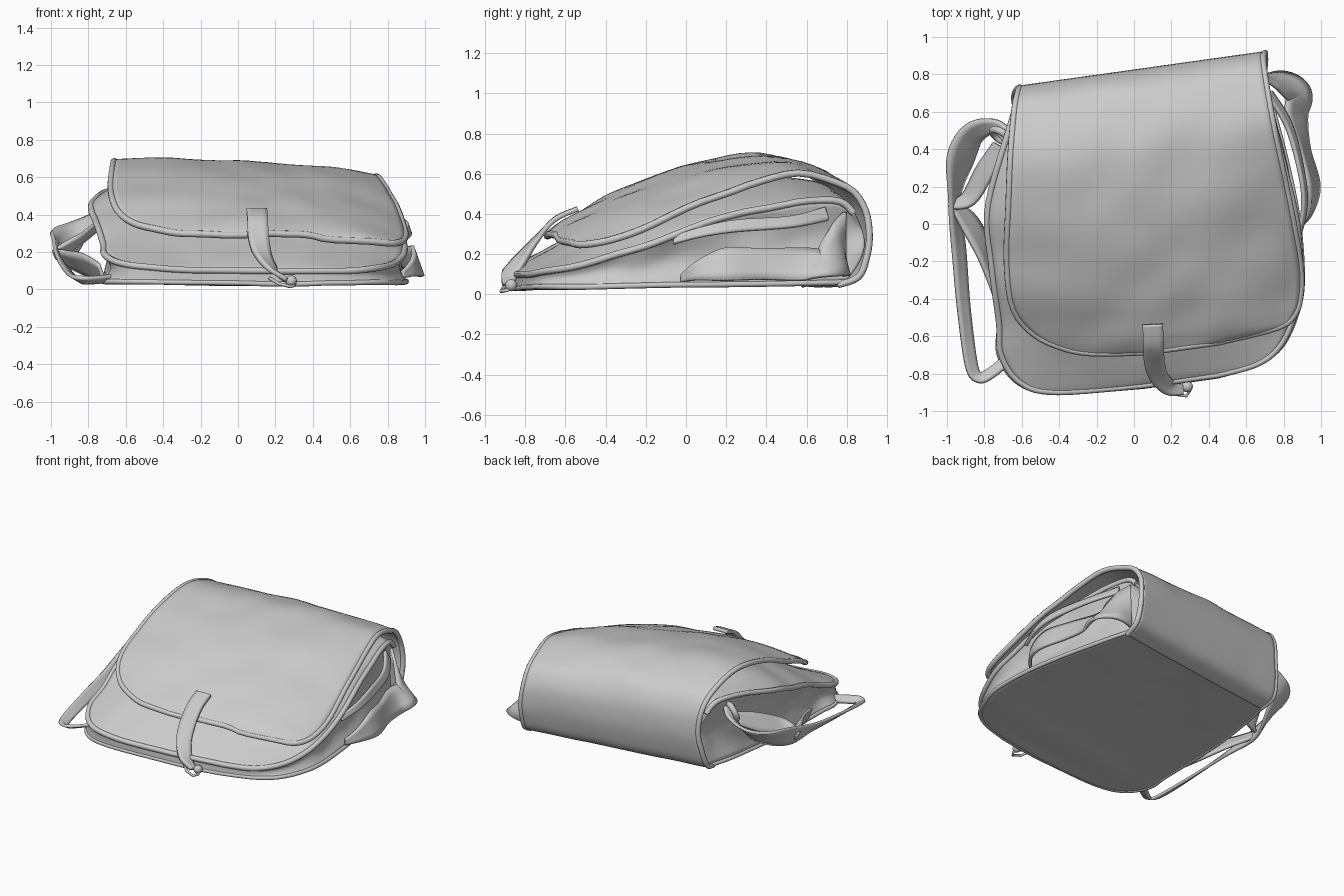
import bpy, bmesh, math
from mathutils import Vector, noise

if "Cube" in bpy.data.objects:
    bpy.data.objects.remove(bpy.data.objects["Cube"])


def spline(pts, t):
    """Catmull-Rom through tuples, t in 0..1"""
    n = len(pts) - 1
    f = min(max(t, 0), 1) * n
    i = min(int(f), n - 1)
    f -= i
    q = [pts[min(max(i + k, 0), n)] for k in (-1, 0, 1, 2)]
    return [0.5 * (2 * b + (c - a) * f + (2 * a - 5 * b + 4 * c - d) * f * f
                   + (3 * b - a - 3 * c + d) * f ** 3) for a, b, c, d in zip(*q)]


def grid_object(name, rows, thick):
    bm = bmesh.new()
    vs = [[bm.verts.new(p) for p in row] for row in rows]
    for a, b in zip(vs, vs[1:]):
        for j in range(len(a) - 1):
            bm.faces.new((a[j], a[j + 1], b[j + 1], b[j]))
    bmesh.ops.recalc_face_normals(bm, faces=bm.faces)
    me = bpy.data.meshes.new(name)
    bm.to_mesh(me)
    bm.free()
    ob = bpy.data.objects.new(name, me)
    bpy.context.collection.objects.link(ob)
    for p in me.polygons:
        p.use_smooth = True
    mod = ob.modifiers.new("thickness", "SOLIDIFY")
    mod.thickness = thick
    mod.offset = 0
    return ob


def panel_point(stations, left_drop, t, s):
    """Sagging cloth sheet: station = y, centre z, edge z, left x, right x"""
    y, zc, ze, xl, xr = spline(stations, t)
    x = xl + (xr - xl) * (s + 1) / 2
    drop = abs(s) ** 2.5 * (left_drop if s < 0 else 1)
    z = zc + (ze - zc) * drop
    z -= 0.08 * x * z
    p = Vector((x, y + 0.14 * x, z))
    p.z += 0.016 * min(1, z * 4) * noise.noise(p * 4)
    return p


def edge_loop(fn, n=50, m=14):
    return ([fn(i / n, -1) for i in range(n)]
            + [fn(1, -1 + 2 * j / m) for j in range(m)]
            + [fn(1 - i / n, 1) for i in range(n + 1)])


def tube(name, pts, r, cyclic=False):
    cu = bpy.data.curves.new(name, "CURVE")
    cu.dimensions = "3D"
    cu.bevel_depth = r
    cu.bevel_resolution = 2
    cu.use_fill_caps = True
    sp = cu.splines.new("POLY")
    sp.points.add(len(pts) - 1)
    for q, p in zip(sp.points, pts):
        q.co = (*p, 1)
    sp.use_cyclic_u = cyclic
    sp.use_smooth = True
    ob = bpy.data.objects.new(name, cu)
    bpy.context.collection.objects.link(ob)


def ribbon(name, pts, n=48, thick=0.02):
    """Strap along points (x, y, z, width, roll in degrees; 90 = on edge)"""
    rows = []
    for i in range(n + 1):
        t = i / n
        x, y, z, w, a = spline(pts, t)
        d = Vector(spline(pts, t + 0.01)[:3]) - Vector(spline(pts, t - 0.01)[:3])
        flat = Vector((d.y, -d.x, 0)).normalized()
        a = math.radians(a)
        side = flat * math.cos(a) + Vector((0, 0, math.sin(a)))
        rows.append([Vector((x, y, z)) + side * w * k / 4 for k in (-2, -1, 0, 1, 2)])
    return grid_object(name, rows, thick)


def sheet(name, stations, left_drop, thick, pipe):
    fn = lambda t, s: panel_point(stations, left_drop, t, s)
    rows = [[fn(i / 60, -1 + j / 20) for j in range(41)] for i in range(61)]
    grid_object(name, rows, thick)
    loop = edge_loop(fn)
    tube(name + "_piping", loop, pipe)
    return loop


# Flap and rear wall in one sheet
sheet("flap", [
    (.66, .045, .05, -.62, .69), (.76, .09, .09, -.64, .70),
    (.80, .20, .19, -.63, .70), (.815, .34, .32, -.61, .70),
    (.79, .48, .46, -.62, .69), (.69, .60, .57, -.64, .70),
    (.45, .675, .635, -.66, .74), (.2, .655, .585, -.67, .79),
    (-.1, .58, .46, -.68, .85), (-.35, .485, .35, -.65, .89),
    (-.50, .415, .29, -.55, .89), (-.60, .365, .27, -.40, .86),
    (-.66, .325, .27, -.22, .77), (-.695, .30, .28, .08, .45)], .6, .022, .018)

# Front panel under the flap
top_loop = sheet("front_panel", [
    (.74, .47, .43, -.62, .68), (.62, .56, .50, -.66, .70),
    (.2, .59, .44, -.78, .80), (-.12, .50, .34, -.76, .87),
    (-.43, .36, .23, -.72, .89), (-.60, .26, .17, -.71, .86),
    (-.76, .17, .13, -.61, .78), (-.84, .125, .11, -.42, .66),
    (-.87, .10, .10, .05, .45)], 1, .015, .018)

# Back panel the bag lies on
low_loop = sheet("back_panel", [
    (.70, .055, .065, -.62, .68), (.55, .06, .06, -.66, .73),
    (.2, .055, .055, -.71, .82), (-.12, .05, .05, -.72, .88),
    (-.43, .04, .045, -.72, .90), (-.60, .03, .04, -.72, .87),
    (-.76, .03, .04, -.62, .79), (-.84, .025, .04, -.42, .66),
    (-.875, .03, .035, .05, .45)], 1, .015, .014)

# Soft gusset joining both panels, sunk on the sides and closed to the wall
rows = []
for k in range(13):
    w = k / 12
    row = []
    for a, b in zip(low_loop, top_loop):
        p = a.lerp(b, w)
        bow = math.sin(math.pi * w) * min(1, (b.z - a.z) * 4)
        p.x -= bow * (.06 if p.x > 0 else -.055) * min(1, abs(p.x) * 1.5)
        p.y += bow * .07 * max(0, (p.y - .3) / .5)
        p.x += .04 * bow * noise.noise(p * 5)
        row.append(p)
    rows.append(row)
grid_object("gusset", rows, .012)

# Closing tab with its knob and wire loop
ribbon("closing_tab", [
    (.10, -.54, .425, .11, 0), (.105, -.65, .375, .11, 0),
    (.11, -.745, .275, .11, 0), (.135, -.82, .18, .10, 5),
    (.19, -.875, .10, .085, 8), (.26, -.89, .05, .05, 10)], thick=.025)
bpy.ops.mesh.primitive_uv_sphere_add(segments=16, ring_count=10, radius=.03,
                                     location=(.285, -.87, .045))
bpy.context.object.name = "tab_knob"
bpy.ops.object.shade_smooth()
tube("tab_loop", [(.17, -.87, .06), (.22, -.91, .03), (.28, -.92, .015),
                  (.30, -.89, .02), (.27, -.86, .04)], .009)

# Left shoulder strap, wide at the rear and narrow along the front
ribbon("left_strap", [
    (-.66, .45, .46, .08, 20), (-.74, .52, .40, .08, 30),
    (-.86, .48, .31, .15, 35), (-.93, .34, .25, .19, 45),
    (-.96, .12, .19, .14, 70), (-.935, -.15, .14, .10, 50),
    (-.91, -.45, .10, .08, 40), (-.87, -.75, .06, .07, 30),
    (-.83, -.82, .05, .06, 30), (-.77, -.80, .05, .06, 30),
    (-.67, -.72, .06, .06, 30)], n=70)
ribbon("left_strap_fold_front", [
    (-.98, .11, .19, .05, 60), (-.89, .02, .15, .14, 50),
    (-.80, -.15, .12, .16, 60), (-.73, -.38, .09, .10, 70)])
ribbon("left_strap_fold_rear", [
    (-.97, .10, .20, .06, 50), (-.88, .14, .24, .12, 50),
    (-.80, .28, .30, .14, 50), (-.72, .42, .36, .10, 50)])

# Ring holding the left strap
bpy.ops.mesh.primitive_torus_add(location=(-.71, .47, .43), major_radius=.055,
                                 minor_radius=.02, rotation=(1.2, 0, -.6),
                                 major_segments=24, minor_segments=10)
bpy.context.object.name = "strap_ring"
bpy.ops.object.shade_smooth()

# Right shoulder strap, bunched beside the gusset
ribbon("right_strap", [
    (.69, .79, .25, .32, 90), (.80, .76, .21, .25, 65),
    (.88, .69, .16, .19, 45), (.87, .58, .15, .19, 55),
    (.91, .40, .15, .16, 70), (.96, .20, .15, .17, 70),
    (.94, .06, .12, .10, 80), (.88, -.02, .08, .04, 90)], n=60)
ribbon("right_strap_upper", [
    (.72, .70, .40, .07, 60), (.83, .52, .36, .06, 60),
    (.90, .25, .34, .06, 70), (.91, .08, .31, .05, 70),
    (.88, -.06, .27, .04, 70)])
